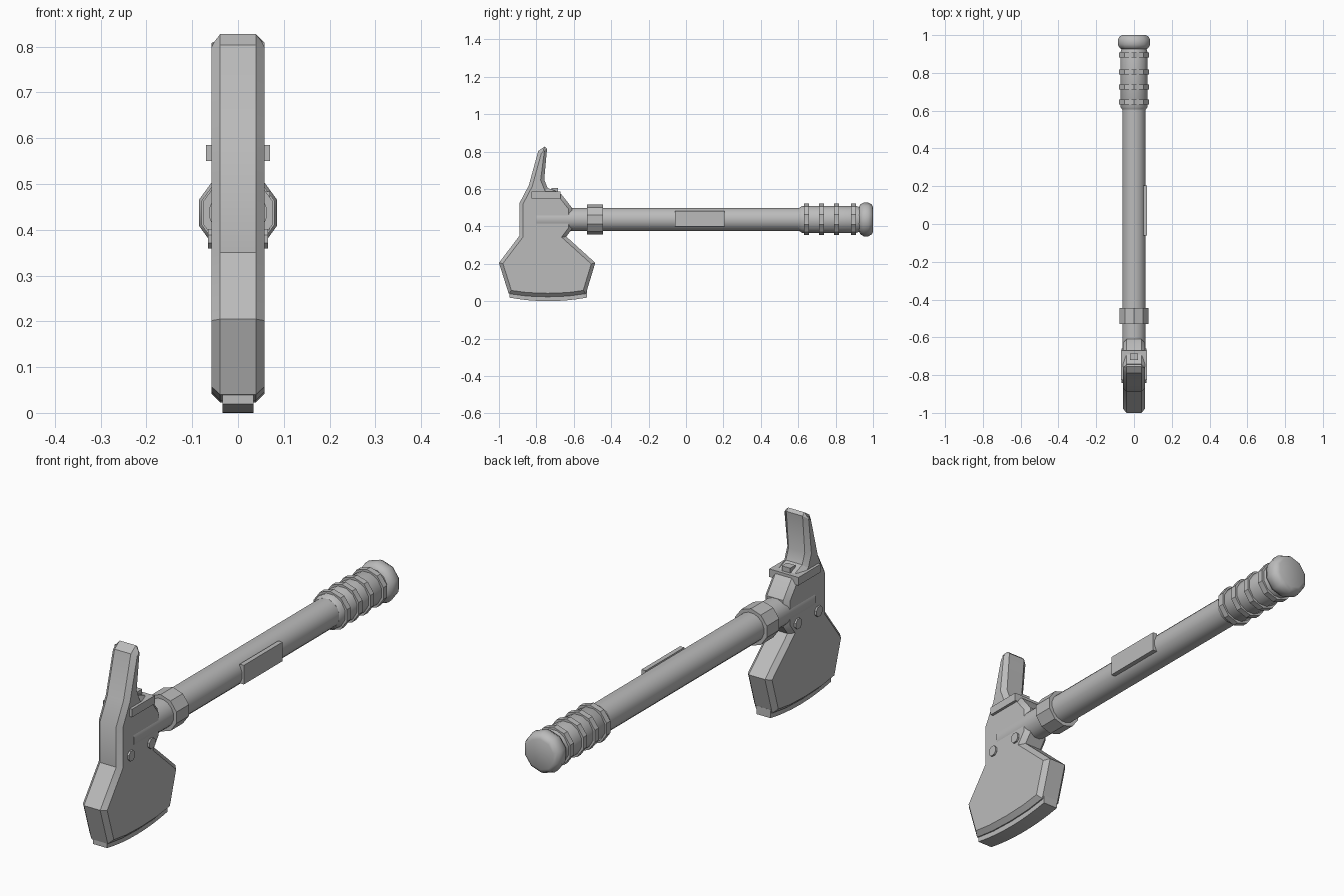
import bpy, bmesh, math
from mathutils import Matrix, Vector

if "Cube" in bpy.data.objects:
    bpy.data.objects.remove(bpy.data.objects["Cube"])

AXIS_Z = 0.437          # height of the handle centre line

metal = bpy.data.materials.new("mid_grey")
metal.diffuse_color = (0.5, 0.5, 0.5, 1)
metal.use_nodes = True
metal.node_tree.nodes["Principled BSDF"].inputs["Base Color"].default_value = metal.diffuse_color


def finish(name, bm, angle=30):
    bmesh.ops.recalc_face_normals(bm, faces=bm.faces)
    me = bpy.data.meshes.new(name)
    bm.to_mesh(me)
    bm.free()
    ob = bpy.data.objects.new(name, me)
    bpy.context.collection.objects.link(ob)
    me.materials.append(metal)
    bpy.ops.object.select_all(action='DESELECT')
    ob.select_set(True)
    bpy.context.view_layer.objects.active = ob
    bpy.ops.object.shade_smooth_by_angle(angle=math.radians(angle))
    return ob


def prism(name, outline, half, chamfer=0):
    """Extrude a (y, z) outline across x, chamfering both rims."""
    bm = bmesh.new()
    face = bm.faces.new([bm.verts.new((-half, y, z)) for y, z in outline])
    ext = bmesh.ops.extrude_face_region(bm, geom=[face])
    bmesh.ops.translate(bm, vec=(2 * half, 0, 0),
                        verts=[v for v in ext['geom'] if isinstance(v, bmesh.types.BMVert)])
    if chamfer:
        rims = [e for e in bm.edges if abs(e.verts[0].co.x - e.verts[1].co.x) < 1e-5]
        bmesh.ops.bevel(bm, geom=rims, offset=chamfer, segments=1, affect='EDGES')
    return finish(name, bm)


def turned(name, profile, sides, angle=30):
    """Revolve (y, radius) points around the handle axis, with closed ends."""
    bm = bmesh.new()
    rings = []
    for y, r in profile:
        rings.append([bm.verts.new((r * math.cos(a), y, AXIS_Z + r * math.sin(a)))
                      for a in (2 * math.pi * (i + 0.5) / sides for i in range(sides))])
    for a, b in zip(rings, rings[1:]):
        for i in range(sides):
            j = (i + 1) % sides
            bm.faces.new((a[i], a[j], b[j], b[i]))
    bm.faces.new(rings[0])
    bm.faces.new(rings[-1])
    return finish(name, bm, angle)


def box(name, lo, hi):
    lo, hi = Vector(lo), Vector(hi)
    bm = bmesh.new()
    bmesh.ops.create_cube(bm, size=1, matrix=Matrix.Translation((lo + hi) / 2)
                          @ Matrix.Diagonal((*(hi - lo), 1)))
    return finish(name, bm)


# Axe head with upright pick and broad blade
head = [(-0.755, 0.827), (-0.79, 0.803), (-0.84, 0.62), (-0.89, 0.525),
        (-0.89, 0.35), (-1.0, 0.205), (-0.948, 0.04), (-0.85, 0.027),
        (-0.74, 0.023), (-0.63, 0.027), (-0.535, 0.04), (-0.485, 0.205),
        (-0.64, 0.345), (-0.61, 0.385), (-0.61, 0.50), (-0.665, 0.57),
        (-0.70, 0.59), (-0.74, 0.605), (-0.758, 0.65), (-0.743, 0.815)]
prism("axe_head", head, 0.058, 0.019)

# Cutting edge strip with a curved bottom
n = 8
arc = [(-0.945 + 0.415 * i / n, 0.019 * (2 * i / n - 1) ** 2) for i in range(n + 1)]
prism("cutting_edge", [(-0.945, 0.055)] + arc + [(-0.53, 0.055)], 0.034)

# Plate around the base of the pick and its small latch
box("pick_plate", (-0.07, -0.825, 0.55), (0.07, -0.67, 0.585))
box("pick_latch", (-0.02, -0.72, 0.58), (0.02, -0.685, 0.606))

# Rivets through the head
for i, y in enumerate((-0.82, -0.68)):
    bm = bmesh.new()
    bmesh.ops.create_cone(bm, cap_ends=True, segments=8, radius1=0.023, radius2=0.023,
                          depth=0.132, matrix=Matrix.Translation((0, y, 0.38))
                          @ Matrix.Rotation(math.pi / 2, 4, 'Y')
                          @ Matrix.Rotation(math.pi / 8, 4, 'Z'))
    finish(f"rivet_{i + 1}", bm)

# Handle shaft, collar and side plate
turned("handle", [(-0.80, 0.063), (0.62, 0.063)], 16)
turned("collar", [(-0.53, 0.080), (-0.445, 0.080)], 10)
box("handle_plate", (0.05, -0.06, 0.40), (0.07, 0.205, 0.483))

# Ribbed grip and rounded pommel
turned("grip", [(0.605, 0.064), (0.62, 0.074), (0.91, 0.074), (0.935, 0.066)], 12, 35)
for i, y in enumerate((0.645, 0.725, 0.805, 0.895)):
    turned(f"grip_ring_{i + 1}", [(y - 0.013, 0.084), (y + 0.013, 0.084)], 10)
turned("pommel", [(0.925, 0.066), (0.932, 0.08), (0.95, 0.09), (0.975, 0.09),
                  (0.993, 0.08), (1.0, 0.066)], 10, 50)
